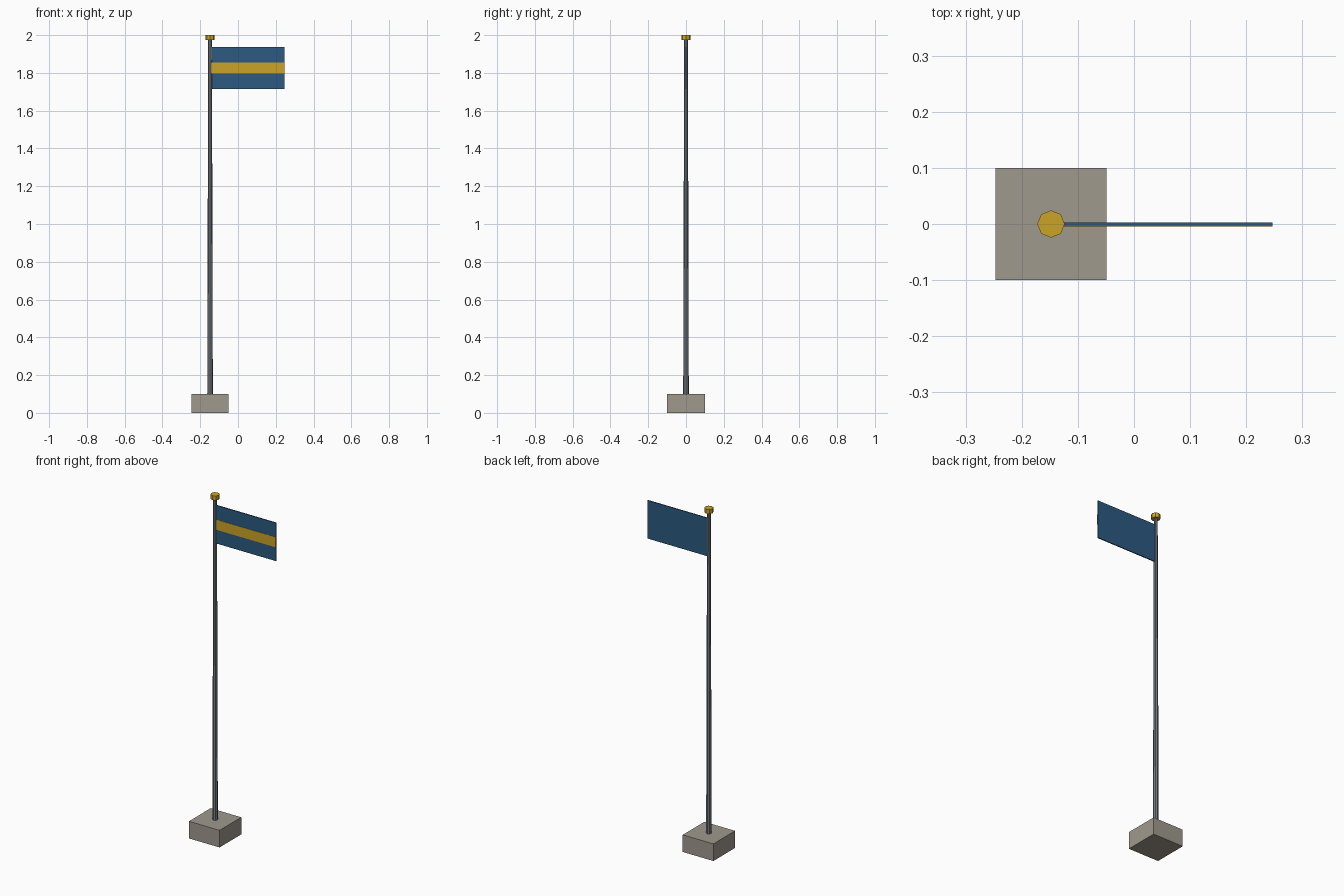
import bpy

if "Cube" in bpy.data.objects:
    bpy.data.objects.remove(bpy.data.objects["Cube"])

POLE_X = -0.148


def material(name, rgb):
    m = bpy.data.materials.new(name)
    m.diffuse_color = (*rgb, 1)
    m.use_nodes = True
    m.node_tree.nodes["Principled BSDF"].inputs["Base Color"].default_value = m.diffuse_color
    return m


def box(name, x, y, z, mat):
    """Box from (min, max) ranges on each axis."""
    bpy.ops.mesh.primitive_cube_add(size=1, location=[(a + b) / 2 for a, b in (x, y, z)])
    o = bpy.context.object
    o.name = name
    o.scale = [b - a for a, b in (x, y, z)]
    bpy.ops.object.transform_apply(location=False, rotation=False, scale=True)
    o.data.materials.append(mat)
    return o


def column(name, r_bottom, r_top, z0, z1, mat):
    """Eight-sided, flat-faced column on the pole axis."""
    bpy.ops.mesh.primitive_cone_add(vertices=8, radius1=r_bottom, radius2=r_top,
                                    depth=z1 - z0, location=(POLE_X, 0, (z0 + z1) / 2),
                                    rotation=(0, 0, 0))
    o = bpy.context.object
    o.name = name
    o.data.materials.append(mat)
    return o


stone = material("stone", (0.35, 0.32, 0.27))
steel = material("steel", (0.18, 0.20, 0.22))
gold = material("gold", (0.60, 0.37, 0.02))
blue = material("blue", (0.025, 0.10, 0.22))

# Base block
box("base", (-0.247, -0.049), (-0.1, 0.1), (0, 0.1), stone)

# Tapered pole and cap
column("pole", 0.0148, 0.010, 0.1, 1.975, steel)
column("pole_cap", 0.0245, 0.0245, 1.974, 2.0, gold)

# Flag with a raised stripe on the front only
box("flag", (-0.14, 0.247), (-0.003, 0.003), (1.715, 1.938), blue)
box("flag_stripe", (-0.14, 0.247), (-0.0045, -0.0025), (1.796, 1.855), gold)
